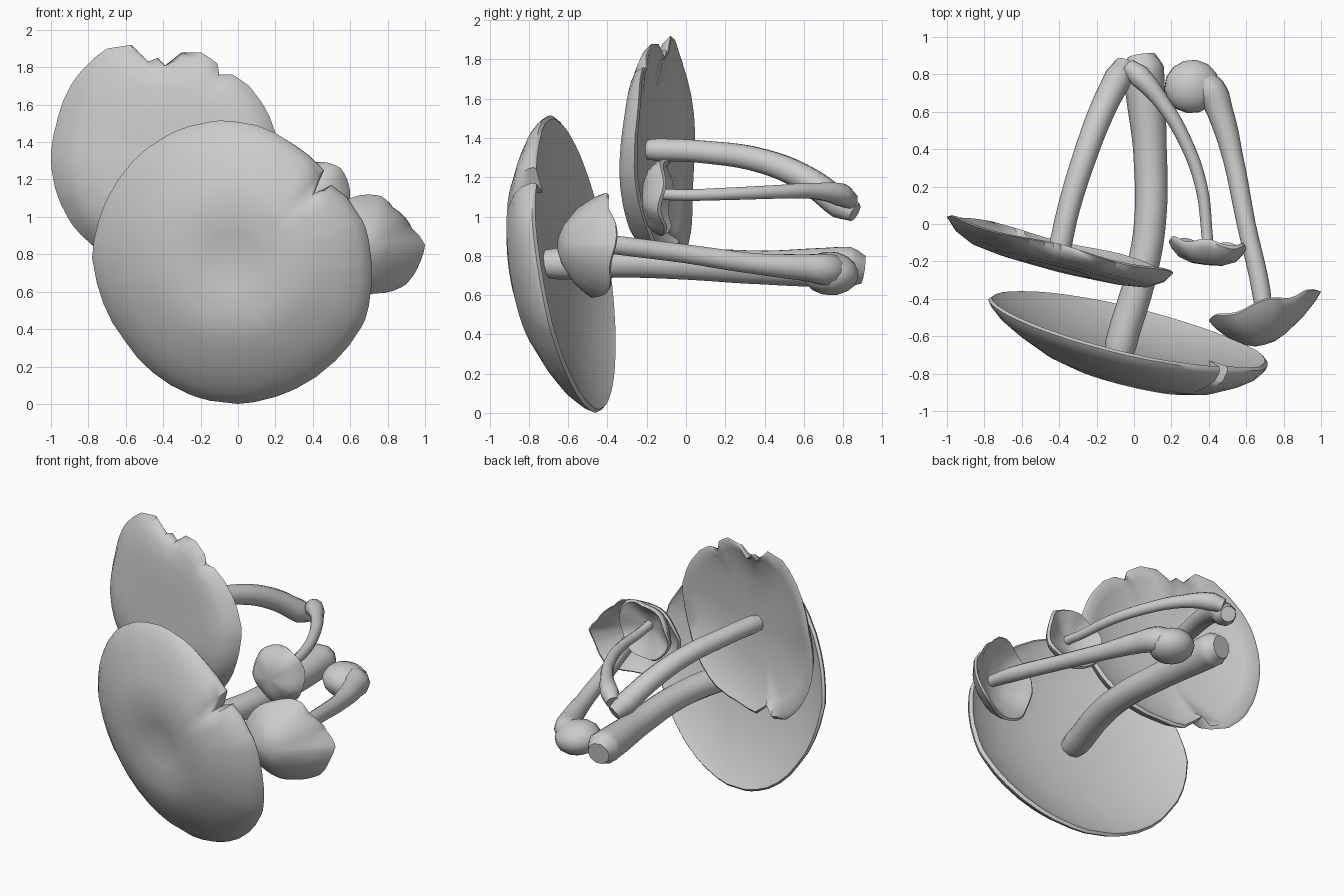
import bpy, bmesh, math

if "Cube" in bpy.data.objects:
    bpy.data.objects.remove(bpy.data.objects["Cube"])


def finish(obj, angle=55):
    bpy.ops.object.select_all(action='DESELECT')
    obj.select_set(True)
    bpy.context.view_layer.objects.active = obj
    if obj.type == 'CURVE':
        bpy.ops.object.convert(target='MESH')
    bpy.ops.object.shade_smooth_by_angle(angle=math.radians(angle))


def cap(name, centre, tilt, rim, outer, inner, wave=0.0, skew=0.0, fade=3):
    """Cap facing -y: rim outline in (x, z), profiles as (radius share, depth)."""
    cx, cy, cz = centre
    polar = sorted((math.atan2(z - cz, x - cx) % math.tau, math.hypot(x - cx, z - cz))
                   for x, z in rim)
    ring = [(polar[-1][0] - math.tau, polar[-1][1])] + polar
    ring.append((polar[0][0] + math.tau, polar[0][1]))

    def radius(a):
        for (a0, r0), (a1, r1) in zip(ring, ring[1:]):
            if a0 <= a <= a1:
                return r0 + (r1 - r0) * (a - a0) / max(a1 - a0, 1e-6)

    # even angles plus the outline's own corners, so tears stay crisp
    own = [a for a, _ in polar]
    even = [math.radians(i * 9) for i in range(40)]
    angles = sorted(own + [a for a in even if min(abs(a - b) for b in own) > 0.05])
    mean = sum(radius(a) for a in even) / len(even)

    bm = bmesh.new()

    def point(a, share, d):
        w = share ** fade
        r = share * (mean * (1 - w) + radius(a) * w)
        dx, dz = r * math.cos(a), r * math.sin(a)
        d *= 1 - skew * dz / mean
        y = cy + tilt[0] * dx + tilt[1] * dz - d + wave * w * math.sin(5 * a)
        return bm.verts.new((cx + dx, y, cz + dz))

    rows = [[point(a, s, d) for a in angles] for s, d in outer[1:] + inner[:-1]]
    n = len(angles)
    for p, q in zip(rows, rows[1:]):
        for i in range(n):
            j = (i + 1) % n
            bm.faces.new((p[i], p[j], q[j], q[i]))
    front, back = point(0, 0, outer[0][1]), point(0, 0, inner[-1][1])
    for i in range(n):
        j = (i + 1) % n
        bm.faces.new((front, rows[0][j], rows[0][i]))
        bm.faces.new((back, rows[-1][i], rows[-1][j]))
    bmesh.ops.recalc_face_normals(bm, faces=bm.faces)
    mesh = bpy.data.meshes.new(name)
    bm.to_mesh(mesh)
    bm.free()
    obj = bpy.data.objects.new(name, mesh)
    bpy.context.collection.objects.link(obj)
    finish(obj)


def stem(name, path):
    """Round stalk through (x, y, z, radius) points."""
    cu = bpy.data.curves.new(name, 'CURVE')
    cu.dimensions = '3D'
    cu.bevel_depth = 1.0
    cu.bevel_resolution = 3
    cu.resolution_u = 5
    cu.use_fill_caps = True
    sp = cu.splines.new('BEZIER')
    sp.bezier_points.add(len(path) - 1)
    for p, (x, y, z, r) in zip(sp.bezier_points, path):
        p.co = (x, y, z)
        p.radius = r
        p.handle_left_type = p.handle_right_type = 'AUTO'
    obj = bpy.data.objects.new(name, cu)
    bpy.context.collection.objects.link(obj)
    finish(obj)


# Large front mushroom, dimpled cap with one split in the rim
cap("large_front_cap", (-0.03, -0.57, 0.76), (-0.24, -0.167),
    [(.715, .72), (.68, .45), (.52, .23), (.26, .06), (0, 0), (-.2, .03), (-.36, .1),
     (-.6, .33), (-.74, .6), (-.78, .78), (-.72, 1.05), (-.53, 1.33), (-.33, 1.46),
     (-.1, 1.515), (.1, 1.49), (.31, 1.38), (.46, 1.25), (.40, 1.12), (.5, 1.17),
     (.58, 1.11), (.68, .95)],
    [(0, .225), (.2, .245), (.4, .265), (.6, .225), (.8, .15), (.92, .09), (.985, .035), (1, .01)],
    [(.98, -.005), (.9, .035), (.6, .11), (.3, .14), (0, .15)], skew=.15, fade=5)
stem("large_front_stem",
     [(-.09, -.74, .76, .07), (-.07, -.64, .76, .085), (.03, -.3, .77, .085),
      (.085, 0, .76, .085), (.085, .4, .74, .09), (.06, .7, .74, .105),
      (.05, .83, .74, .11), (.04, .9, .73, .075)])

# Tall rear mushroom, flatter cap with torn edges
cap("rear_cap", (-0.4, -0.1, 1.35), (-0.25, -0.03),
    [(.21, 1.42), (.14, 1.59), (.06, 1.7), (-.03, 1.76), (-.1, 1.76), (-.11, 1.82),
     (-.2, 1.88), (-.3, 1.88), (-.39, 1.81), (-.43, 1.85), (-.48, 1.83), (-.57, 1.92),
     (-.7, 1.9), (-.87, 1.74), (-.97, 1.5), (-1, 1.3), (-.96, 1.1), (-.88, .95),
     (-.77, .84), (-.65, .8), (-.59, .87), (-.48, .77), (-.3, .79), (-.12, .83),
     (.05, .96), (.18, 1.2)],
    [(0, .13), (.3, .14), (.6, .135), (.8, .115), (.93, .07), (1, .01)],
    [(.97, 0), (.85, .035), (.5, .085), (0, .1)], wave=.01, skew=.4, fade=4)
stem("rear_stem",
     [(-.42, -.21, 1.34, .05), (-.4, -.14, 1.34, .06), (-.35, .08, 1.33, .06),
      (-.25, .4, 1.28, .065), (-.16, .63, 1.18, .07), (-.08, .79, 1.06, .075),
      (-.05, .86, 1.02, .05)])

# Small lower right mushroom with a pointed cap and a swollen base
cap("lower_right_cap", (.7, -.43, .86), (.27, .07),
    [(1, .85), (.97, .75), (.9, .64), (.73, .59), (.55, .62), (.44, .75), (.4, .88),
     (.47, 1.02), (.6, 1.1), (.77, 1.11), (.83, 1.05), (.93, .94)],
    [(0, .215), (.2, .21), (.4, .185), (.73, .115), (.93, .045), (1, .01)],
    [(.96, 0), (.8, .04), (.5, .11), (0, .15)], wave=.015)
stem("lower_right_stem",
     [(.7, -.55, .88, .04), (.68, -.36, .855, .05), (.6, 0, .81, .05),
      (.53, .35, .76, .055), (.46, .6, .74, .07), (.41, .71, .73, .085),
      (.33, .76, .72, .08)])
bpy.ops.mesh.primitive_uv_sphere_add(segments=14, ring_count=9, radius=1,
                                     location=(.31, .735, .71))
base = bpy.context.object
base.name = "lower_right_stem_base"
base.scale = (.15, .145, .11)
base.rotation_euler = (0, .15, .3)
finish(base)

# Smallest mushroom on a thin bent stem
cap("small_middle_cap", (.39, -.11, 1.1), (-.1, .02),
    [(.6, 1.1), (.59, 1.18), (.55, 1.26), (.48, 1.29), (.4, 1.29), (.27, 1.24),
     (.2, 1.15), (.19, 1.05), (.26, .95), (.4, .9), (.52, .95), (.58, 1.02)],
    [(0, .11), (.4, .105), (.75, .075), (.93, .03), (1, 0)],
    [(.95, -.015), (.7, .02), (.35, .055), (0, .065)], wave=.014)
stem("small_middle_stem",
     [(.4, -.18, 1.12, .03), (.39, -.05, 1.11, .03), (.36, .2, 1.115, .033),
      (.27, .45, 1.125, .036), (.15, .65, 1.13, .042), (.03, .79, 1.11, .06),
      (-.03, .84, 1.08, .045)])
